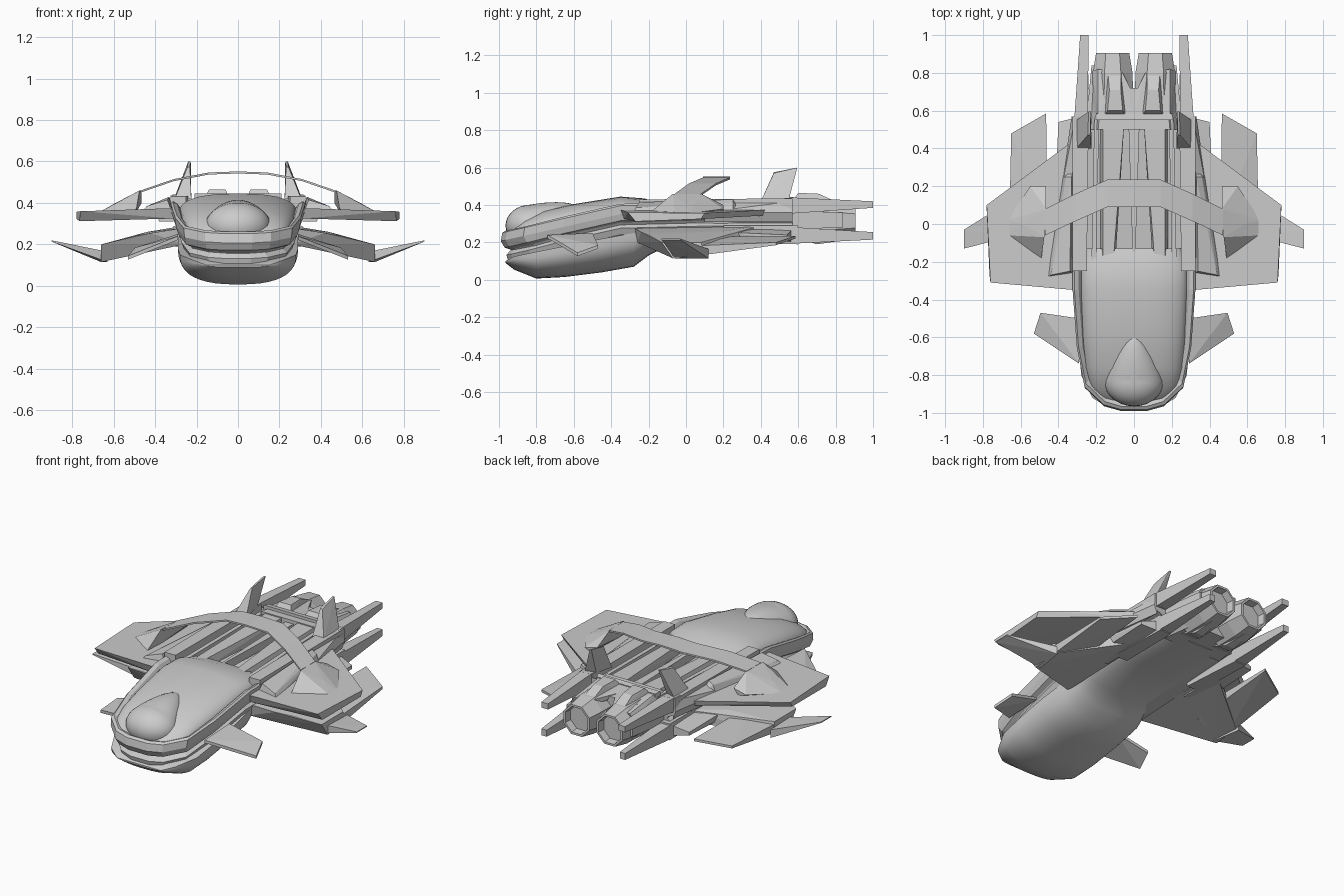
import bpy, bmesh, math
from mathutils import Vector


def finish(name, bm, mirror=False, smooth=None):
    bmesh.ops.recalc_face_normals(bm, faces=bm.faces)
    me = bpy.data.meshes.new(name)
    bm.to_mesh(me)
    bm.free()
    ob = bpy.data.objects.new(name, me)
    bpy.context.collection.objects.link(ob)
    if mirror:
        ob.modifiers.new("Mirror", 'MIRROR')
    if smooth:
        bpy.ops.object.select_all(action='DESELECT')
        ob.select_set(True)
        bpy.context.view_layer.objects.active = ob
        bpy.ops.object.shade_smooth_by_angle(angle=math.radians(smooth))
    return ob


def chunk(name, pts, mirror=True):
    """Faceted solid wrapped around a few corner points."""
    bm = bmesh.new()
    for p in pts:
        bm.verts.new(p)
    bmesh.ops.convex_hull(bm, input=bm.verts)
    loose = [v for v in bm.verts if not v.link_faces]
    bmesh.ops.delete(bm, geom=loose, context='VERTS')
    bmesh.ops.dissolve_limit(bm, angle_limit=0.02, verts=bm.verts, edges=bm.edges)
    return finish(name, bm, mirror)


def plate(name, pts, thick, mirror=True):
    """Thick plate from its top outline."""
    return chunk(name, list(pts) + [(x, y, z - thick) for x, y, z in pts], mirror)


def beam(name, a, b, mirror=True):
    """Bar between two rectangles, each (y, x0, x1, z0, z1)."""
    return chunk(name, [(x, s[0], z) for s in (a, b) for x in s[1:3] for z in s[3:5]], mirror)


def loft(name, rings, mirror=False, smooth=None):
    bm = bmesh.new()
    vs = [[bm.verts.new(p) for p in r] for r in rings]
    n = len(rings[0])
    for a, b in zip(vs, vs[1:]):
        for i in range(n):
            j = (i + 1) % n
            bm.faces.new((a[i], a[j], b[j], b[i]))
    bm.faces.new(vs[0])
    bm.faces.new(vs[-1])
    return finish(name, bm, mirror, smooth)


def half_oval(y, w, z_flat, z_peak, p, n=20):
    """Half superellipse section, dome or keel."""
    ring = []
    for i in range(n + 1):
        a = math.pi * i / n
        c, s = math.cos(a), max(0, math.sin(a))
        ring.append((w * math.copysign(abs(c) ** p, c), y, z_flat + (z_peak - z_flat) * s ** p))
    return ring


# Smooth upper nose shell: y, half width, edge z, peak z
shell = [(-.955, .12, .215, .24), (-.92, .20, .225, .275), (-.86, .235, .24, .325), (-.76, .26, .265, .37),
         (-.6, .275, .295, .405), (-.35, .285, .345, .445), (-.22, .28, .355, .435), (-.13, .25, .36, .405)]
loft("nose_shell", [half_oval(*s, .78) for s in shell], smooth=40)

# Smooth belly and flat underside
belly = [(-.965, .15, .10, .09), (-.92, .22, .125, .055), (-.8, .28, .15, .007), (-.65, .29, .18, .015),
         (-.45, .29, .22, .04), (-.28, .28, .25, .07), (-.2, .27, .28, .13), (-.1, .27, .3, .18),
         (.2, .28, .32, .205), (.57, .25, .34, .215)]
loft("belly", [half_oval(*s, .8) for s in belly], smooth=40)

# Teardrop canopy
bm = bmesh.new()
bmesh.ops.create_uvsphere(bm, u_segments=28, v_segments=16, radius=1)
for v in bm.verts:
    t = max(0, v.co.y)
    v.co = Vector((v.co.x * .158 * (1 - .45 * t), -.83 + v.co.y * (.25 if t else .135),
                   .29 + .09 * t + v.co.z * .112 * (1 - .35 * t)))
finish("canopy", bm, smooth=50)

# Faceted rim running round the nose and down the sides
half = [(.07, -.99), (.16, -.965), (.262, -.87), (.303, -.65), (.325, -.35), (.33, .1), (.325, .57)]
outline = half + [(-x, y) for x, y in reversed(half)]


def rim_z(y):
    return .205 + (y + 1) * .225 if y < -.3 else .3625


def rim_ring(k, inset, dz):
    return [(x * k, y + (inset if y < -.8 else 0), rim_z(y) + dz) for x, y in outline]


loft("rim", [rim_ring(.80, .07, -.07), rim_ring(.86, .05, -.045), rim_ring(.95, .02, -.035),
             rim_ring(.985, 0, .0), rim_ring(1, .008, .045), rim_ring(.97, .025, .055),
             rim_ring(.9, .05, .045), rim_ring(.83, .07, .01)])
loft("under_rim", [rim_ring(.85, .04, -.11), rim_ring(.9, .03, -.075), rim_ring(.8, .05, -.05)])

# Side rails, deck panels and spine on the rear deck
beam("side_rail", (-.25, .25, .325, .37, .43), (.57, .24, .325, .37, .435))
chunk("deck_panel", [(.05, .56, .425), (.165, .56, .425), (.05, .56, .36), (.18, .56, .36),
                     (.11, -.2, .41), (.165, -.2, .41), (.1, -.22, .36), (.18, -.24, .36)])
beam("deck_slat", (-.2, .2, .225, .36, .405), (.56, .185, .21, .36, .42))
beam("deck_spine", (-.2, -.006, .006, .36, .41), (.56, -.03, .03, .36, .41), False)
beam("deck_crossbar", (.55, -.21, .21, .34, .445), (.585, -.2, .2, .34, .44), False)

# Front canards
plate("canard", [(.29, -.74, .24), (.53, -.58, .145), (.495, -.47, .185), (.29, -.5, .25)], .018)

# Upper main wings, leading face undercut
chunk("upper_wing", [(.31, -.35, .375), (.31, -.33, .325), (.76, -.31, .36), (.765, -.27, .312),
                     (.78, .10, .357), (.78, .08, .325), (.31, .45, .375), (.31, .44, .345)])

# Blocks on the wing beside the fuselage
chunk("wing_block", [(.32, -.26, .36), (.46, -.28, .36), (.44, -.27, .385), (.34, -.25, .415),
                     (.33, .25, .43), (.36, .25, .41), (.38, .25, .36), (.32, .3, .36)])
chunk("wing_shoulder", [(.31, .1, .42), (.40, .1, .36), (.31, .57, .42), (.33, .57, .36),
                        (.31, .1, .31), (.38, .1, .31), (.31, .57, .31)])

# Lower wings: thick front pod, swept rear plates, upturned forward tips
chunk("lower_wing", [(.26, -.28, .28), (.26, -.26, .2), (.42, -.24, .255), (.5, -.2, .24), (.5, -.14, .155),
                     (.66, -.13, .2), (.66, -.07, .115), (.66, .08, .2), (.66, .1, .13),
                     (.26, .4, .29), (.26, .4, .22), (.44, .2, .26)])
chunk("lower_wing_tail", [(.46, 0, .23), (.46, 0, .16), (.66, .0, .18), (.66, .0, .12),
                          (.65, .48, .20), (.65, .48, .185), (.465, .585, .235), (.465, .585, .22)])
chunk("lower_inner_tail", [(.28, .1, .28), (.28, .1, .2), (.42, .1, .26), (.40, .1, .2),
                           (.40, .54, .24), (.40, .54, .22), (.28, .57, .27), (.28, .57, .2)])
chunk("wing_tip", [(.63, -.06, .165), (.63, -.06, .115), (.66, .12, .165), (.66, .12, .115),
                   (.9, -.13, .22), (.9, -.13, .214), (.9, -.03, .22), (.9, -.03, .214)])

# Arched wing bridging both sides: front and rear points per station
stations = [(0, .09, .235, .552), (.14, .09, .235, .547), (.31, .015, .16, .515), (.47, -.06, .08, .46)]
stations = [(-x, a, b, z) for x, a, b, z in reversed(stations[1:])] + stations
loft("arch_wing", [[(x, a, z), (x, b, z), (x, b, z - .01), (x, a, z - .01)] for x, a, b, z in stations])
chunk("arch_foot", [(.465, .08, .46), (.475, -.07, .46), (.465, .2, .40), (.55, .2, .38), (.59, .0, .40),
                    (.67, .02, .355), (.67, -.06, .355), (.49, -.18, .37), (.49, -.15, .355), (.5, .2, .36)])

# Tail fins
chunk("tail_fin", [(.225, .40, .42), (.305, .40, .42), (.305, .55, .43), (.24, .53, .43),
                   (.232, .47, .575), (.245, .47, .57), (.228, .595, .6), (.24, .595, .6)])

# Twin booms on each side, upper and lower
beam("upper_boom", (.3, .25, .325, .33, .42), (.58, .245, .315, .355, .44))
beam("upper_boom_tip", (.57, .245, .315, .355, .44), (1.0, .24, .285, .385, .42))
beam("lower_boom", (.2, .22, .31, .2, .29), (.6, .235, .31, .19, .29))
beam("lower_boom_tip", (.6, .235, .31, .195, .28), (1.0, .25, .285, .215, .255))

# Engine housing and sloping hood
chunk("engine_housing", [(x * s, y, z) for s in (-1, 1) for x, y, z in
                         [(.23, .5, .37), (.19, .5, .43), (.2, .5, .22), (.22, .72, .36), (.17, .72, .42),
                          (.22, .72, .28), (.17, .72, .22)]], False)
chunk("engine_hood", [(0, .58, .435), (.19, .58, .435), (.215, .58, .38), (.22, .81, .36), (.19, .82, .405),
                      (.06, .8, .42), (0, .68, .425), (0, .58, .38), (.06, .8, .38)])


# Octagonal nozzles with shallow recess
def octagon(y, r, cx=.113, cz=.315):
    return [(cx + r * math.cos(math.pi * (i + .5) / 4), y, cz + r * 1.04 * math.sin(math.pi * (i + .5) / 4))
            for i in range(8)]


loft("nozzle", [octagon(.65, .118), octagon(.8, .114), octagon(.905, .095), octagon(.905, .082),
                octagon(.86, .076)], mirror=True)

# Ridges on top, beneath and outside the engines
chunk("engine_ridge", [(.04, .57, .42), (.16, .57, .42), (.06, .6, .465), (.14, .6, .465),
                       (.07, .71, .46), (.13, .71, .46), (.07, .82, .41), (.14, .82, .41)])
chunk("engine_keel", [(.06, .6, .22), (.16, .6, .22), (.08, .7, .19), (.14, .7, .19), (.1, .84, .21), (.13, .84, .21)])
beam("engine_side_plate", (.57, .2, .25, .27, .37), (.84, .195, .225, .28, .36))
